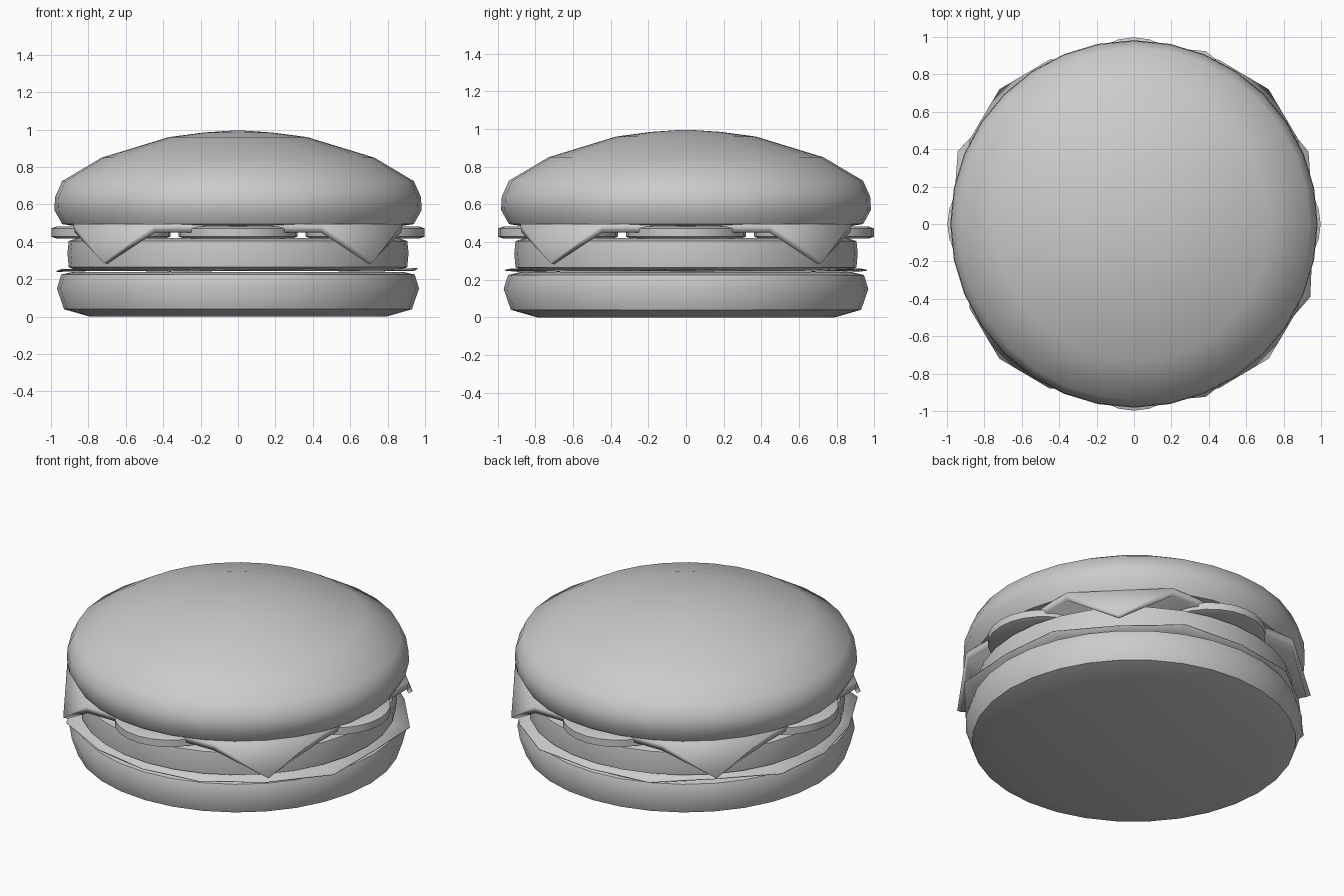
import bpy
import bmesh
from math import sin, cos, pi, radians

cube = bpy.data.objects.get("Cube")
if cube:
    bpy.data.objects.remove(cube, do_unlink=True)

grey = bpy.data.materials.new("light grey")
grey.use_nodes = True
grey.diffuse_color = (0.6, 0.6, 0.6, 1)
grey.node_tree.nodes["Principled BSDF"].inputs["Base Color"].default_value = (0.6, 0.6, 0.6, 1)


def finish(name, bm, angle=50):
    """Turn a bmesh into a smooth-shaded object."""
    bmesh.ops.remove_doubles(bm, verts=bm.verts, dist=0.0005)
    bmesh.ops.recalc_face_normals(bm, faces=bm.faces)
    mesh = bpy.data.meshes.new(name)
    bm.to_mesh(mesh)
    bm.free()
    mesh.materials.append(grey)
    obj = bpy.data.objects.new(name, mesh)
    bpy.context.collection.objects.link(obj)
    bpy.ops.object.select_all(action='DESELECT')
    obj.select_set(True)
    bpy.context.view_layer.objects.active = obj
    bpy.ops.object.shade_smooth_by_angle(angle=radians(angle))
    return obj


def lathe(name, profile, sides=32, centre=(0, 0), angle=50):
    """Spin a (radius, height) profile, closing both ends."""
    bm = bmesh.new()
    rings = [[bm.verts.new((centre[0] + r * cos(2 * pi * i / sides),
                            centre[1] + r * sin(2 * pi * i / sides), z))
              for i in range(sides)] for r, z in profile]
    for low, high in zip(rings, rings[1:]):
        for i in range(sides):
            j = (i + 1) % sides
            bm.faces.new((low[i], low[j], high[j], high[i]))
    bm.faces.new(rings[0][::-1])
    bm.faces.new(rings[-1])
    return finish(name, bm, angle)


# Buns
lathe("bottom_bun", [(0.79, 0), (0.93, 0.04), (0.968, 0.15), (0.945, 0.225), (0.88, 0.24)])
lathe("top_bun", [(0.78, 0.47), (0.94, 0.495), (0.982, 0.57), (0.978, 0.64), (0.94, 0.725),
                  (0.73, 0.85), (0.37, 0.96), (0.18, 0.985), (0.03, 0.995)])

# Patty
lathe("patty", [(0.86, 0.245), (0.905, 0.265), (0.912, 0.34), (0.905, 0.405), (0.86, 0.42)])

# Tomato slices
for side, x, y in (("front", 0, -1), ("back", 0, 1), ("left", 1, 0), ("right", -1, 0)):
    lathe("tomato_slice_" + side, [(0.29, 0.418), (0.318, 0.428), (0.318, 0.472), (0.29, 0.482)],
          24, (0.68 * x, 0.68 * y))

# Lettuce leaf: uneven wavy rim around a flat middle
radii = [0.96, 1.01, 0.97, 1.0, 0.96, 0.98, 0.95, 1.02,
         0.97, 0.96, 1.0, 0.95, 0.96, 1.0, 0.97, 1.02]
bm = bmesh.new()
inner, outer = [], []
for i, r in enumerate(radii):
    a = 2 * pi * i / len(radii)
    inner.append(bm.verts.new((0.8 * cos(a), 0.8 * sin(a), 0.247)))
    outer.append(bm.verts.new((r * cos(a), r * sin(a), 0.25 + 0.008 * cos(a * 5))))
for i in range(len(radii)):
    j = (i + 1) % len(radii)
    bm.faces.new((inner[i], inner[j], outer[j], outer[i]))
bm.faces.new(inner)
lettuce = finish("lettuce", bm)
leaf = lettuce.modifiers.new("thickness", 'SOLIDIFY')
leaf.thickness = 0.005
leaf.offset = 0

# Cheese slice: square sheet with its four corners folded down
bm = bmesh.new()
loop = []
for sx, sy in ((1, 1), (-1, 1), (-1, -1), (1, -1)):
    ends = [bm.verts.new((0.88 * sx, 0.45 * sy, 0.495)),
            bm.verts.new((0.45 * sx, 0.88 * sy, 0.495))]
    if sx * sy < 0:
        ends.reverse()
    tip = bm.verts.new((0.72 * sx, 0.72 * sy, 0.29))
    bm.faces.new((ends[0], tip, ends[1]))
    loop += ends
bm.faces.new(loop)
cheese = finish("cheese", bm, 30)
slab = cheese.modifiers.new("thickness", 'SOLIDIFY')
slab.thickness = 0.028
slab.offset = -1
slab.use_even_offset = True
